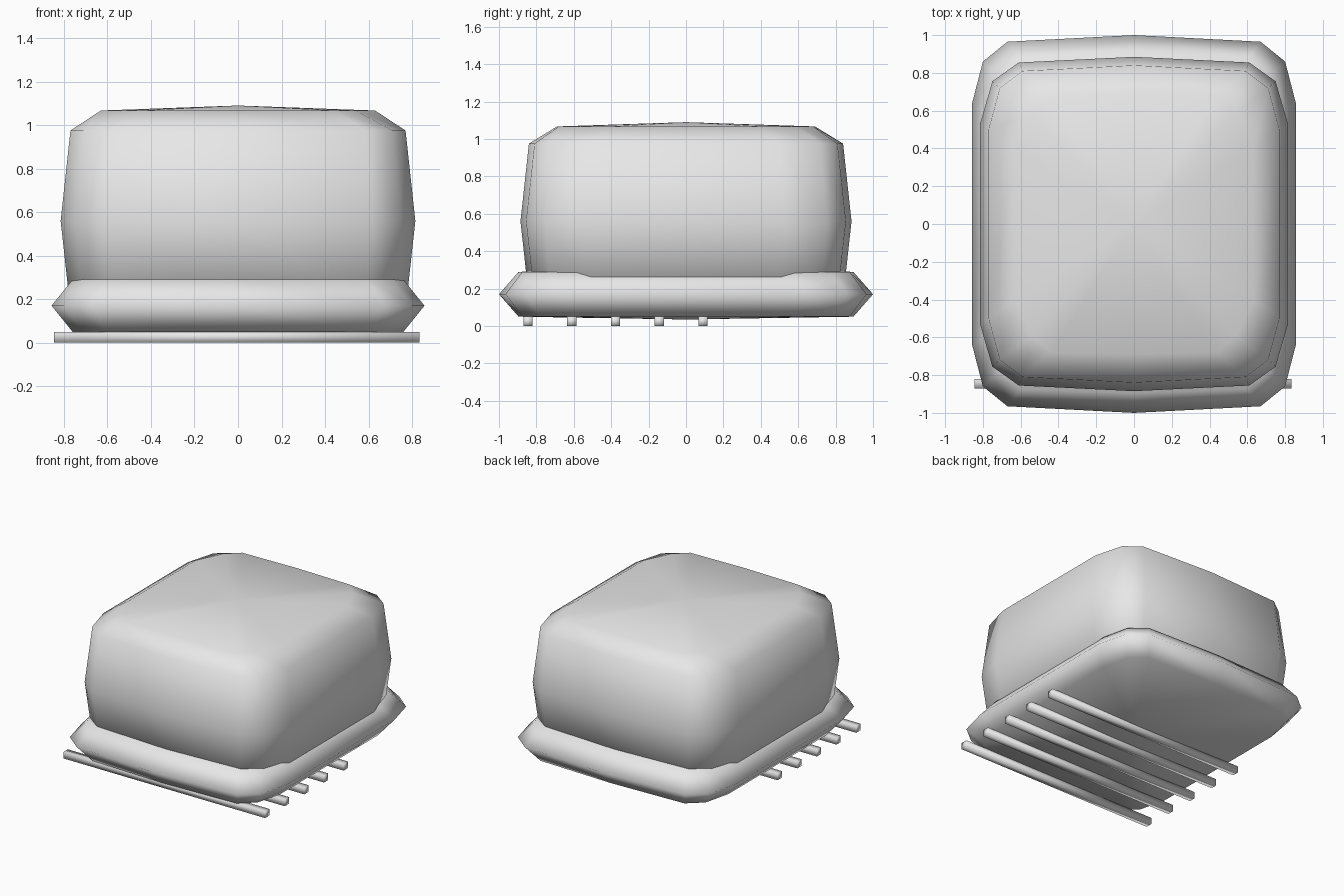
import bpy
import bmesh

cube = bpy.data.objects.get("Cube")
if cube:
    bpy.data.objects.remove(cube, do_unlink=True)

grey = bpy.data.materials.new("plain_grey")
grey.use_nodes = True
colour = (0.8, 0.8, 0.8, 1)
grey.diffuse_color = colour
grey.node_tree.nodes["Principled BSDF"].inputs["Base Color"].default_value = colour


def outline(mid, a, b, c):
    """Mirror one quarter of a rounded rectangle into a closed ring."""
    right = [(0, mid), a, b, c]
    right += [(x, -y) for x, y in reversed(right)]
    return right + [(-x, y) for x, y in reversed(right[1:-1])]


def add_object(name, bm):
    bmesh.ops.recalc_face_normals(bm, faces=bm.faces)
    mesh = bpy.data.meshes.new(name)
    bm.to_mesh(mesh)
    bm.free()
    mesh.materials.append(grey)
    obj = bpy.data.objects.new(name, mesh)
    bpy.context.collection.objects.link(obj)
    return obj


def loft(name, rings, low, high):
    """Skin a stack of (outline, height) rings and close it with shallow peaks."""
    bm = bmesh.new()
    loops = [[bm.verts.new((x, y, z)) for x, y in ring] for ring, z in rings]
    n = len(loops[0])
    for lower, upper in zip(loops, loops[1:]):
        for i in range(n):
            j = (i + 1) % n
            bm.faces.new((lower[i], lower[j], upper[j], upper[i]))
    for loop, z in ((loops[0], low), (loops[-1], high)):
        peak = bm.verts.new((0, 0, z))
        for i in range(n):
            bm.faces.new((loop[i], loop[(i + 1) % n], peak))
    for f in bm.faces:
        f.smooth = True
    return add_object(name, bm)


# Bulging rounded body
belly = outline(0.885, (0.61, 0.855), (0.75, 0.755), (0.815, 0.53))
shoulder = outline(0.84, (0.59, 0.81), (0.71, 0.72), (0.77, 0.5))
crown = outline(0.69, (0.44, 0.68), (0.54, 0.59), (0.63, 0.4))
loft("body", [(shoulder, 0.15), (belly, 0.56), (shoulder, 0.975), (crown, 1.067)],
     0.1, 1.09)

# Cushion-like base with a pointed rim
rim = outline(1.0, (0.67, 0.965), (0.8, 0.86), (0.857, 0.64))
inner = outline(0.895, (0.6, 0.875), (0.71, 0.78), (0.76, 0.58))
loft("base", [(inner, 0.05), (rim, 0.17), (inner, 0.29)], 0.035, 0.3)

# Row of thin bars underneath
for i in range(5):
    bm = bmesh.new()
    bmesh.ops.create_cube(bm, size=1)
    for v in bm.verts:
        v.co = (v.co.x * 1.68 - 0.005, v.co.y * 0.05, v.co.z * 0.05 + 0.025)
    for f in bm.faces:
        f.smooth = True
    bar = add_object(f"bar_{i + 1}", bm)
    bar.location.y = -0.845 + i * 0.234
